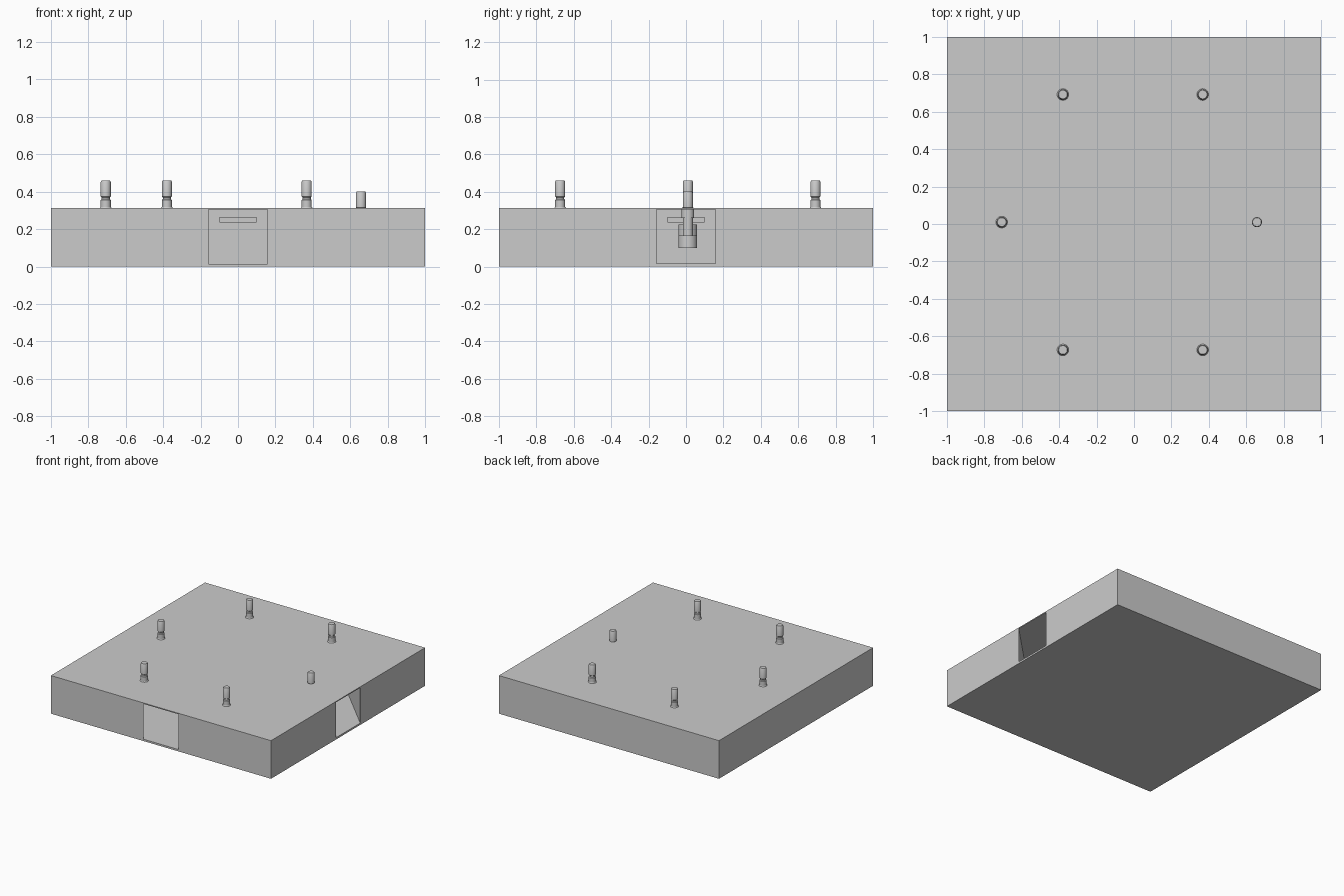
import bpy, bmesh, math

if "Cube" in bpy.data.objects:
    bpy.data.objects.remove(bpy.data.objects["Cube"])

FLOOR_TOP = 0.015   # floor plate thickness
LID_BOTTOM = 0.305  # underside of the lid
TOP = 0.313
GAP = 0.158         # half width of the side openings


def finish(name, bm):
    bmesh.ops.recalc_face_normals(bm, faces=bm.faces)
    mesh = bpy.data.meshes.new(name)
    bm.to_mesh(mesh)
    bm.free()
    obj = bpy.data.objects.new(name, mesh)
    bpy.context.collection.objects.link(obj)
    return obj


def prism(name, outline, z0, z1):
    bm = bmesh.new()
    face = bm.faces.new([bm.verts.new((x, y, z0)) for x, y in outline])
    ext = bmesh.ops.extrude_face_region(bm, geom=[face], use_keep_orig=True)
    top = [v for v in ext["geom"] if isinstance(v, bmesh.types.BMVert)]
    bmesh.ops.translate(bm, verts=top, vec=(0, 0, z1 - z0))
    return finish(name, bm)


def box(name, x0, x1, y0, y1, z0, z1):
    return prism(name, [(x0, y0), (x1, y0), (x1, y1), (x0, y1)], z0, z1)


def lathe(name, profile, x, y, z=0.0, closed=False):
    bm = bmesh.new()
    verts = [bm.verts.new((r, 0, h)) for r, h in profile]
    edges = [bm.edges.new(p) for p in zip(verts, verts[1:])]
    if closed:
        edges.append(bm.edges.new((verts[-1], verts[0])))
    bmesh.ops.spin(bm, geom=verts + edges, cent=(0, 0, 0), axis=(0, 0, 1),
                   angle=math.tau, steps=32)
    bmesh.ops.remove_doubles(bm, verts=bm.verts, dist=1e-5)
    obj = finish(name, bm)
    obj.location = (x, y, z)
    bpy.ops.object.select_all(action='DESELECT')
    obj.select_set(True)
    bpy.context.view_layer.objects.active = obj
    bpy.ops.object.shade_smooth_by_angle(angle=math.radians(30))
    return obj


# Hollow case: floor, lid and four solid corner blocks with diagonal inner walls
box("floor_plate", -1, 1, -1, 1, 0, FLOOR_TOP)
box("lid", -1, 1, -1, 1, LID_BOTTOM, TOP)
for sx in (-1, 1):
    for sy in (-1, 1):
        prism("corner_block", [(sx, sy), (sx * GAP, sy), (sx, sy * GAP)],
              FLOOR_TOP, LID_BOTTOM)

# Back and left sides are closed by thin panels with a small inner ledge
box("back_panel", -GAP, GAP, 0.985, 1, FLOOR_TOP, LID_BOTTOM)
box("left_panel", -1, -0.985, -GAP, GAP, FLOOR_TOP, LID_BOTTOM)
box("back_ledge", -0.10, 0.10, 0.965, 0.985, 0.235, 0.265)
box("left_ledge", -0.985, -0.965, -0.10, 0.10, 0.235, 0.265)

# Push pins through the lid; the right one is pressed down
pin = [(0, 0), (0.05, 0), (0.05, 0.065), (0.027, 0.065), (0.027, 0.195),
       (0.022, 0.20), (0.022, 0.21), (0.027, 0.215), (0.027, 0.292),
       (0.023, 0.30), (0, 0.30)]
sleeve = [(0.0275, 0.26), (0.034, 0.26), (0.034, LID_BOTTOM), (0.0275, LID_BOTTOM)]
collar = [(0.0275, TOP), (0.031, TOP), (0.0275, TOP + 0.006)]
spots = [(-0.707, 0.01, 0.16), (0.657, 0.01, 0.10)]
spots += [(x, y, 0.16) for x in (-0.38, 0.367) for y in (-0.673, 0.692)]
for x, y, z in spots:
    lathe("pin", pin, x, y, z)
    lathe("pin_sleeve", sleeve, x, y, closed=True)
    if z > 0.12:
        lathe("pin_collar", collar, x, y, closed=True)
